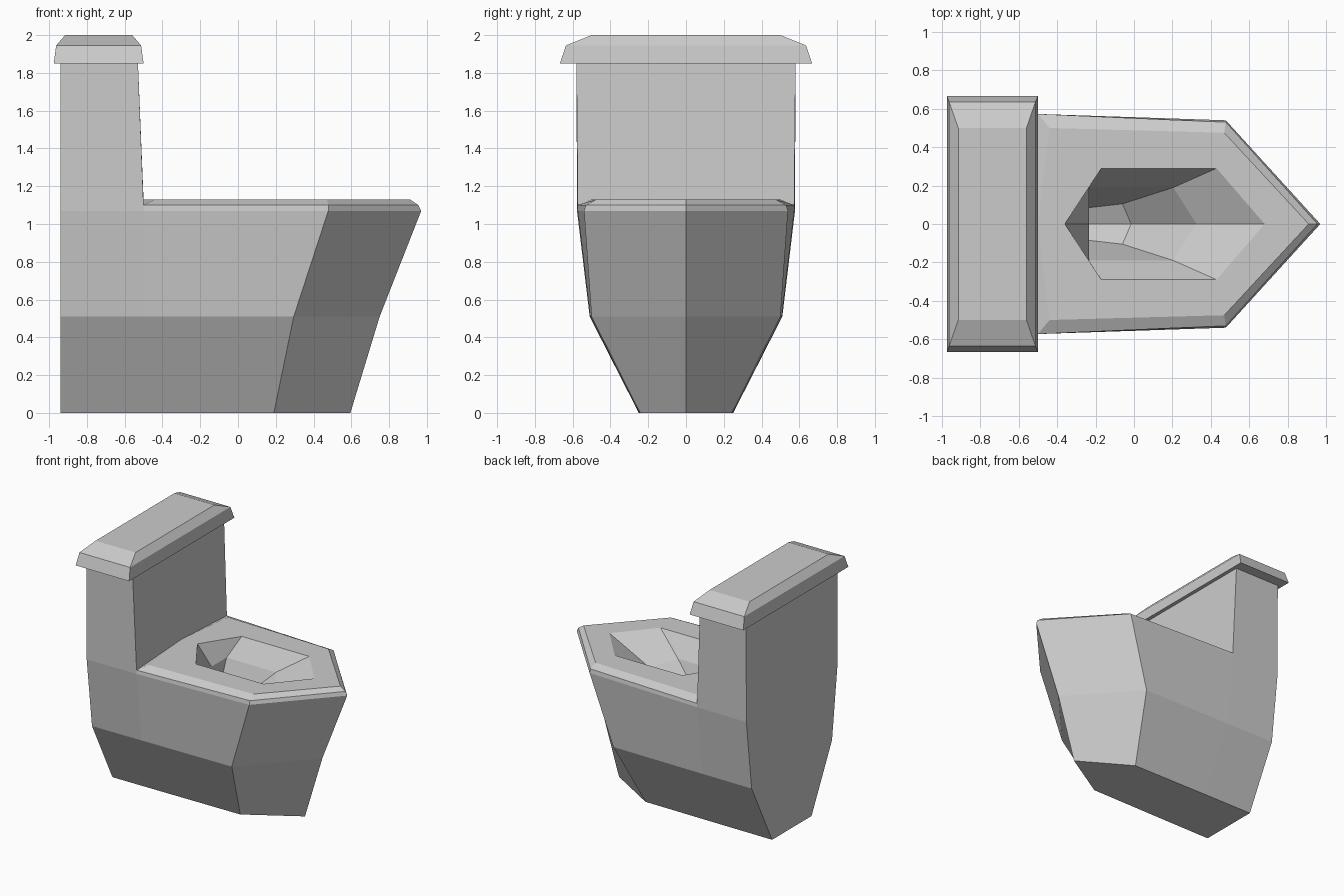
import bpy, bmesh

if "Cube" in bpy.data.objects:
    bpy.data.objects.remove(bpy.data.objects["Cube"])


def make_object(name, bm, mirror=False):
    bmesh.ops.remove_doubles(bm, verts=bm.verts, dist=0.0005)
    bmesh.ops.recalc_face_normals(bm, faces=bm.faces)
    me = bpy.data.meshes.new(name)
    bm.to_mesh(me)
    bm.free()
    ob = bpy.data.objects.new(name, me)
    bpy.context.collection.objects.link(ob)
    if mirror:
        m = ob.modifiers.new("mirror", 'MIRROR')
        m.use_axis = (False, True, False)
    return ob


def face(bm, pts):
    return bm.faces.new([bm.verts.new(p) for p in pts])


def strips(bm, rows, closed=False):
    """Join successive rows of points with quads."""
    for a, b in zip(rows, rows[1:]):
        n = len(a)
        for i in range(n if closed else n - 1):
            j = (i + 1) % n
            face(bm, [a[i], a[j], b[j], b[i]])


def rect(x0, x1, y, z):
    return [(x0, -y, z), (x1, -y, z), (x1, y, z), (x0, y, z)]


# Base and seat: one half, mirrored across y
bm = bmesh.new()


def section(z, yb, ym, xs, ys, xt):
    return [(-0.94, 0, z), (-0.94, yb, z), (-0.5, ym, z), (xs, ys, z), (xt, 0, z)]


low = section(0, 0.25, 0.248, 0.19, 0.243, 0.595)
mid = section(0.51, 0.51, 0.507, 0.295, 0.50, 0.75)
rim = section(1.07, 0.577, 0.573, 0.478, 0.54, 0.97)
strips(bm, [low, mid, rim])
face(bm, low)

# Bevelled seat edge
corner = (-0.5, 0.573, 1.10)
edge = [corner, (0.478, 0.53, 1.10), (0.955, 0, 1.10)]
top = [(-0.44, 0.5, 1.13), (0.47, 0.475, 1.13), (0.91, 0, 1.13)]
strips(bm, [rim[2:], edge, top])

# Seat top with the opening
hole = [(-0.36, 0, 1.13), (-0.17, 0.29, 1.13), (0.43, 0.29, 1.13), (0.68, 0, 1.13)]
mid_back = (-0.5, 0, 1.13)
face(bm, [mid_back] + top + hole[::-1])
face(bm, [mid_back, corner, top[0]])

# Bowl interior
ring = [(-0.235, 0, 0.98), (-0.235, 0.19, 0.98), (0.205, 0.19, 0.98), (0.325, 0, 0.95)]
deep = [(-0.235, 0, 0.68), (-0.235, 0.085, 0.72), (-0.06, 0.105, 0.72), (-0.015, 0, 0.68)]
strips(bm, [hole, ring, deep])
face(bm, deep)

# Tank walls rise from the back of the base
tank_low = [rim[0], rim[1], rim[2]]
tank_top = [(-0.94, 0, 1.86), (-0.94, 0.58, 1.86), (-0.53, 0.58, 1.86)]
strips(bm, [tank_low, tank_top])
face(bm, [rim[2], corner, tank_top[2]])
face(bm, [corner, mid_back, (-0.53, 0, 1.86), tank_top[2]])
make_object("bowl_and_tank", bm, mirror=True)

# Tank lid with two bevel steps
bm = bmesh.new()
rows = [rect(-0.975, -0.5, 0.667, 1.85),
        rect(-0.963, -0.513, 0.636, 1.945),
        rect(-0.915, -0.56, 0.50, 2.0)]
strips(bm, rows, closed=True)
face(bm, rows[0])
face(bm, rows[-1])
make_object("tank_lid", bm)
